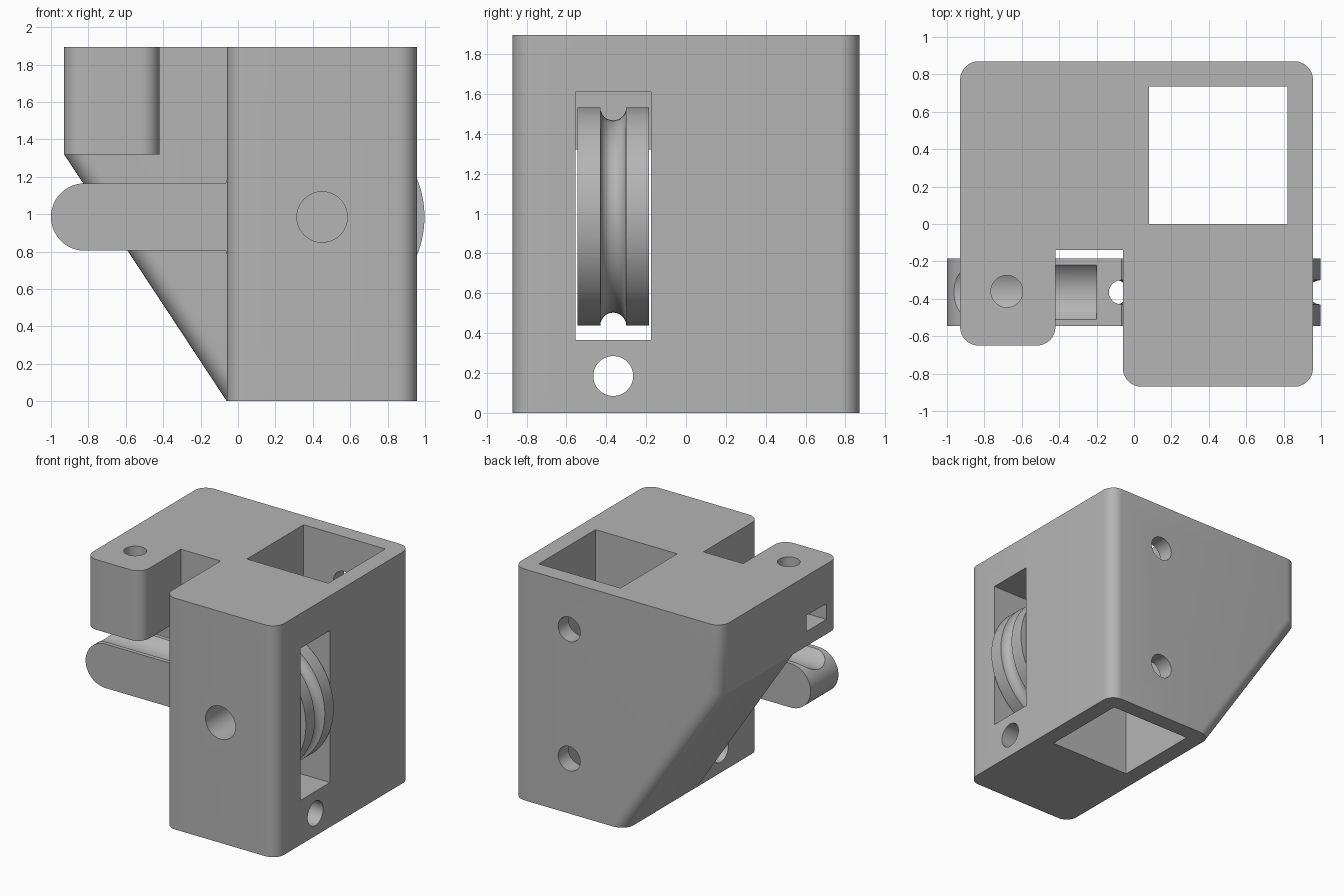
import bpy, bmesh, math
from mathutils import Matrix, Vector

if "Cube" in bpy.data.objects:
    bpy.data.objects.remove(bpy.data.objects["Cube"], do_unlink=True)

grey = bpy.data.materials.new("plain grey")
grey.use_nodes = True
colour = (0.46, 0.46, 0.46, 1)
grey.diffuse_color = colour
grey.node_tree.nodes["Principled BSDF"].inputs["Base Color"].default_value = colour


def finish(name, bm):
    bmesh.ops.recalc_face_normals(bm, faces=bm.faces)
    mesh = bpy.data.meshes.new(name)
    bm.to_mesh(mesh)
    bm.free()
    mesh.materials.append(grey)
    ob = bpy.data.objects.new(name, mesh)
    bpy.context.collection.objects.link(ob)
    return ob


def prism(name, outline, y0, y1, rounded=None, radius=0.1):
    """Extrude an (x, z) outline along y, rounding edges picked by a rule."""
    bm = bmesh.new()
    face = bm.faces.new([bm.verts.new((x, y0, z)) for x, z in outline])
    new = bmesh.ops.extrude_face_region(bm, geom=[face])["geom"]
    bmesh.ops.translate(bm, vec=(0, y1 - y0, 0),
                        verts=[v for v in new if isinstance(v, bmesh.types.BMVert)])
    bmesh.ops.recalc_face_normals(bm, faces=bm.faces)
    if rounded:
        edges = [e for e in bm.edges if rounded(e.verts[0].co, e.verts[1].co)]
        bmesh.ops.bevel(bm, geom=edges, offset=radius, segments=8, profile=0.5,
                        affect='EDGES', clamp_overlap=True)
    return finish(name, bm)


def box(name, x0, x1, y0, y1, z0, z1, rounded=None):
    return prism(name, [(x0, z0), (x1, z0), (x1, z1), (x0, z1)], y0, y1, rounded)


def cylinder(name, axis, centre, radius, length, sides=64):
    bm = bmesh.new()
    turn = Vector((0, 0, 1)).rotation_difference(Vector(axis)).to_matrix().to_4x4()
    bmesh.ops.create_cone(bm, cap_ends=True, segments=sides, radius1=radius,
                          radius2=radius, depth=length,
                          matrix=Matrix.Translation(centre) @ turn)
    return finish(name, bm)


def combine(target, tool, operation='DIFFERENCE'):
    mod = target.modifiers.new("shape", 'BOOLEAN')
    mod.operation, mod.solver, mod.object = operation, 'EXACT', tool
    bpy.context.view_layer.objects.active = target
    bpy.ops.object.modifier_apply(modifier=mod.name)
    bpy.data.objects.remove(tool, do_unlink=True)


def upright(a, b):
    return abs(a.x - b.x) < 0.01 and abs(a.y - b.y) < 0.01


X, Y, Z = (1, 0, 0), (0, 1, 0), (0, 0, 1)
LEFT, RIGHT, BACK, FRONT, TOP = -0.93, 0.957, 0.87, -0.87, 1.895
INNER, WEB, SLOPE_TOP = -0.06, -0.14, 1.32
PIVOT = Vector((0.45, -0.365, 0.985))


# Rear part of the housing with the sloped underside
def web_round(a, b):
    if abs(a.y - b.y) > 0.01:
        return False
    sloped = abs(a.x - b.x) > 0.1 and abs(a.z - b.z) > 0.1
    return sloped or (upright(a, b) and a.y > 0)


housing = prism("housing", [(LEFT, TOP), (LEFT, SLOPE_TOP), (INNER, 0), (RIGHT, 0), (RIGHT, TOP)],
                WEB, BACK, web_round)

# Front block and left clamp tab
front = lambda a, b: upright(a, b) and a.y < -0.5
combine(housing, box("front_block", INNER, RIGHT, FRONT, 0.05, 0, TOP, front), 'UNION')
combine(housing, box("tab", LEFT, -0.42, -0.65, 0.05, SLOPE_TOP, TOP, front), 'UNION')

# Square well, wheel slot and nut pocket
combine(housing, box("well", 0.08, 0.82, 0, 0.735, -0.1, 2))
combine(housing, box("wheel_slot", -0.2, 1.1, -0.555, -0.175, 0.365, 1.61))
combine(housing, box("nut_pocket", -1, -0.55, -0.49, -0.23, 1.44, 1.57))

# Round holes: axle, cable, tab screw and rear screws
combine(housing, cylinder("axle_hole", Y, (PIVOT.x, -0.5, PIVOT.z), 0.135, 1.1))
combine(housing, cylinder("cable_hole", X, (0.45, PIVOT.y, 0.185), 0.1, 1.4))
combine(housing, cylinder("tab_hole", Z, (-0.68, -0.36, 1.6), 0.085, 1))
for z in (0.45, 1.51):
    combine(housing, cylinder("rear_hole", Y, (PIVOT.x, 0.8, z), 0.1, 0.3))

# Lever: grooved wheel with a round-ended handle
lever = cylinder("lever_wheel", Y, PIVOT, 0.547, 0.36, 128)
end = 0.18
arc = [math.pi * (0.5 + i / 24) for i in range(25)]
stadium = [(end - 1 + end * math.cos(a), PIVOT.z + end * math.sin(a)) for a in arc]
stadium += [(0.1, PIVOT.z - end), (0.1, PIVOT.z + end)]
combine(lever, prism("handle", stadium, PIVOT.y - 0.18, PIVOT.y + 0.18), 'UNION')

# Cable groove round the wheel, running through the handle root
bpy.ops.mesh.primitive_torus_add(location=PIVOT, rotation=(math.pi / 2, 0, 0),
                                 major_radius=0.547, minor_radius=0.065,
                                 major_segments=96, minor_segments=24)
combine(lever, bpy.context.object)

# Shallow thumb channel along the handle, and axle bore
combine(lever, cylinder("channel", X, (-0.7, PIVOT.y, 1.28), 0.185, 1))
combine(lever, cylinder("bore", Y, PIVOT, 0.135, 1))
lever.name = "lever"

# Smooth curved faces, keep edges sharp
for ob in (housing, lever):
    ob.data.materials.clear()
    ob.data.materials.append(grey)
    for poly in ob.data.polygons:
        poly.material_index = 0
    bpy.ops.object.select_all(action='DESELECT')
    ob.select_set(True)
    bpy.context.view_layer.objects.active = ob
    bpy.ops.object.shade_smooth_by_angle(angle=math.radians(30))
